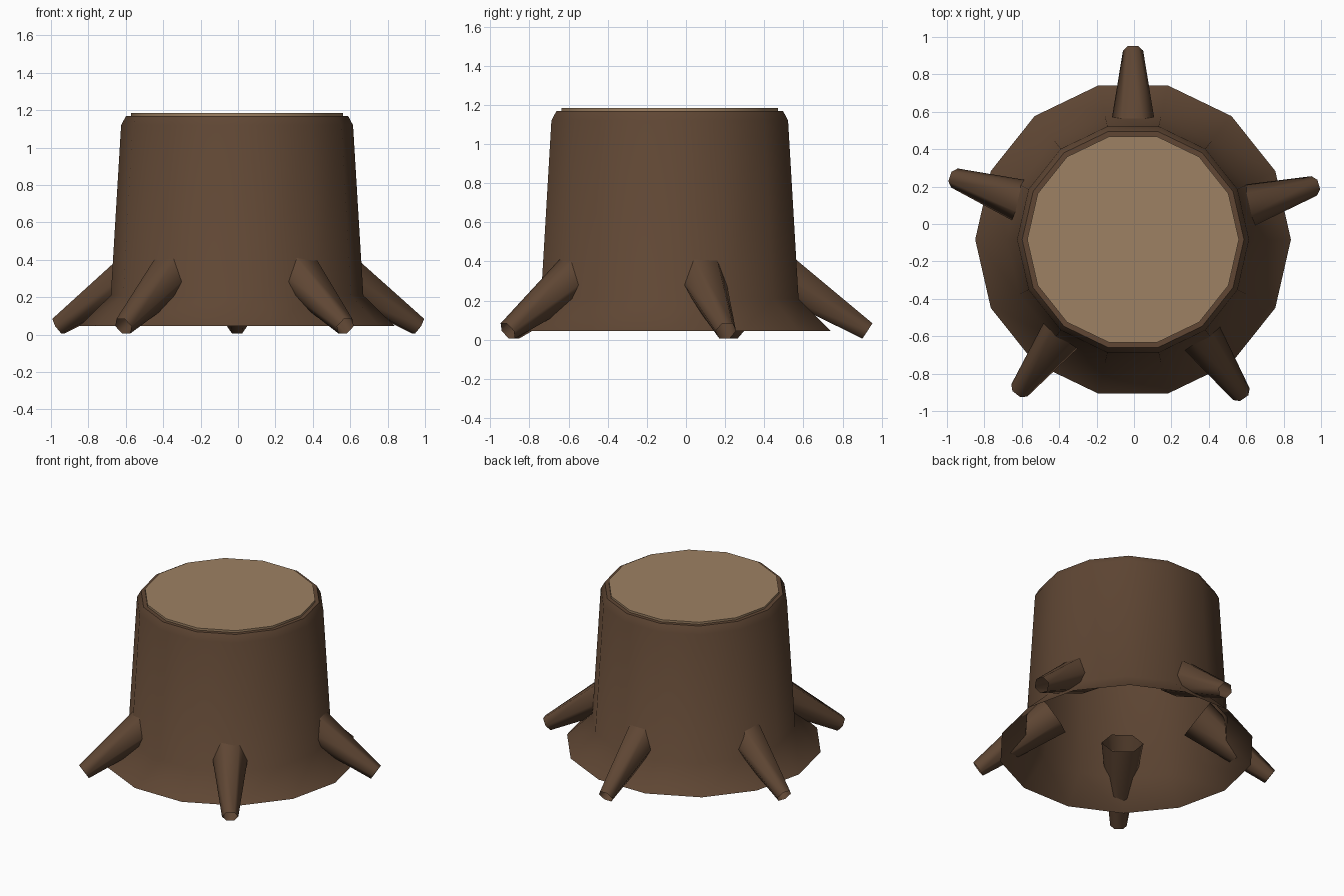
import bpy, bmesh
from math import cos, sin, pi, radians
from mathutils import Vector, Matrix

if "Cube" in bpy.data.objects:
    bpy.data.objects.remove(bpy.data.objects["Cube"])

CX, CY = -0.005, -0.083   # trunk axis


def material(name, rgb):
    m = bpy.data.materials.new(name)
    m.diffuse_color = (*rgb, 1)
    m.use_nodes = True
    m.node_tree.nodes["Principled BSDF"].inputs["Base Color"].default_value = m.diffuse_color
    return m


bark = material("bark", (0.115, 0.062, 0.034))
cut_wood = material("cut_wood", (0.34, 0.22, 0.125))


def loft(name, rings, mat, cap=False, angle=60):
    """Skin a list of rings (lists of points) into a tube, optionally capped."""
    bm = bmesh.new()
    loops = [[bm.verts.new(p) for p in ring] for ring in rings]
    n = len(loops[0])
    for a, b in zip(loops, loops[1:]):
        for i in range(n):
            j = (i + 1) % n
            bm.faces.new((a[i], a[j], b[j], b[i]))
    if cap:
        bm.faces.new(loops[0][::-1])
        bm.faces.new(loops[-1])
    me = bpy.data.meshes.new(name)
    bm.to_mesh(me)
    bm.free()
    ob = bpy.data.objects.new(name, me)
    bpy.context.collection.objects.link(ob)
    me.materials.append(mat)
    bpy.ops.object.select_all(action='DESELECT')
    ob.select_set(True)
    bpy.context.view_layer.objects.active = ob
    bpy.ops.object.shade_smooth_by_angle(angle=radians(angle))
    return ob


def ring(r, z, n):
    return [Vector((r * cos(2 * pi * i / n), r * sin(2 * pi * i / n), z)) for i in range(n)]


def trunk_ring(r, z):
    return [p + Vector((CX, CY, 0)) for p in ring(r, z, 14)]


# Trunk: flared foot, slight taper, bevelled rim; open underneath
profile = [(0.844, 0.045), (0.675, 0.21), (0.62, 1.12), (0.593, 1.17), (0.55, 1.17)]
loft("trunk", [trunk_ring(r, z) for r, z in profile], bark)

# Pale sawn top
loft("cut_top", [trunk_ring(0.566, 1.165), trunk_ring(0.566, 1.185)], cut_wood, cap=True, angle=30)

# Roots: open six-sided tapered tubes sloping from inside the trunk to the ground
slope = radians(33)
for k, deg in enumerate((90, 161, 233, 305, 16.5)):
    a = radians(deg)
    out = Vector((cos(a), sin(a), 0))
    axis = out * cos(slope) - Vector((0, 0, sin(slope)))
    side = Vector((-sin(a), cos(a), 0))
    up = axis.cross(side)
    tip = Vector((CX, CY, 0.045)) + out * 1.01
    frame = Matrix((side, -up, axis)).transposed()
    rings = [[tip + frame @ p for p in ring(r, z, 6)] for r, z in ((0.138, -0.61), (0.054, 0))]
    loft(f"root_{k + 1}", rings, bark, angle=65)
    # keep faces pointing outward
    me = bpy.context.object.data
    f = me.polygons[0]
    mid = tip - axis * 0.3
    if f.normal.dot(f.center - mid) < 0:
        me.flip_normals()
